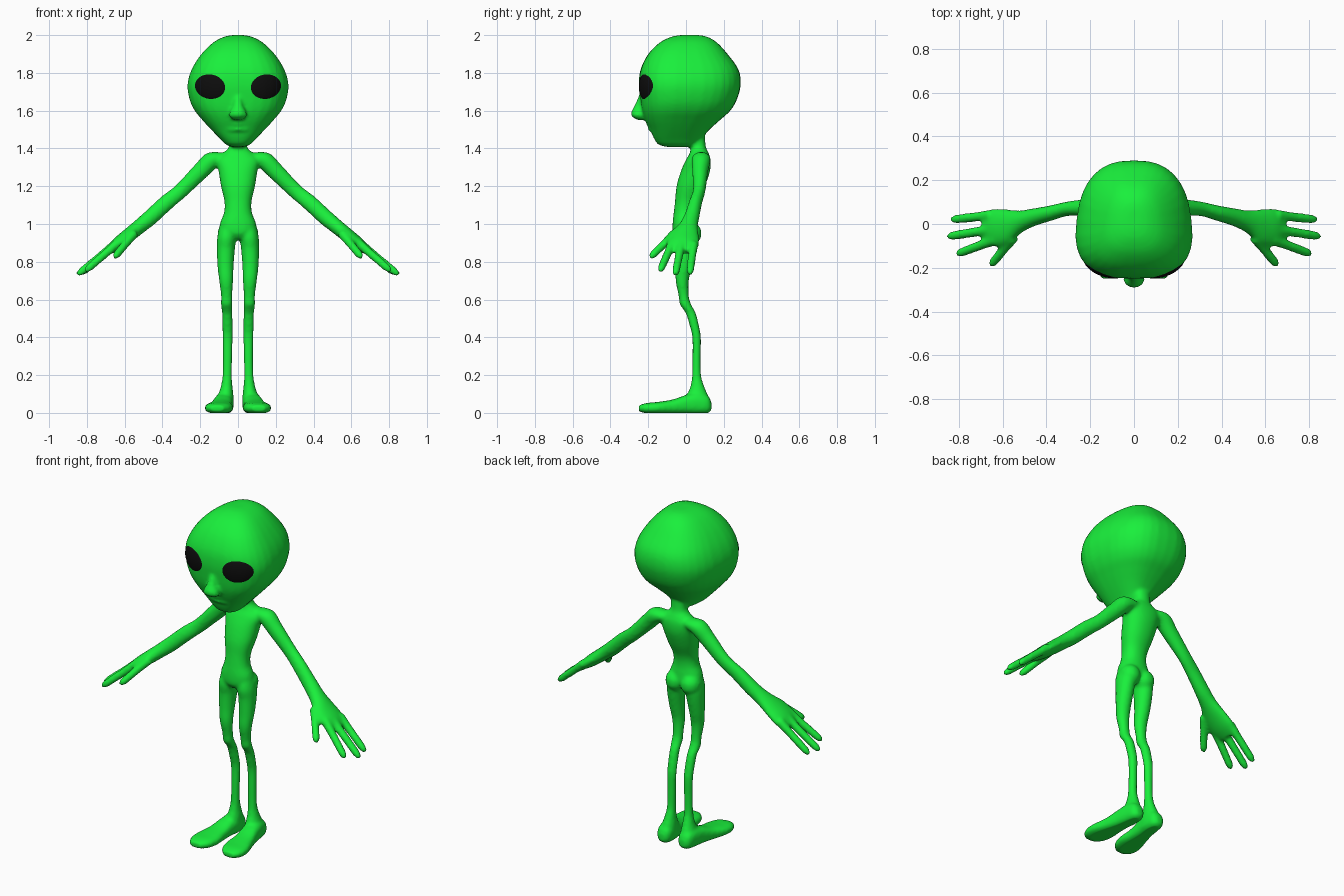
import bpy, bmesh, math
from mathutils import Vector
from mathutils.bvhtree import BVHTree

if "Cube" in bpy.data.objects:
    bpy.data.objects.remove(bpy.data.objects["Cube"])

X, Y, Z = Vector((1, 0, 0)), Vector((0, 1, 0)), Vector((0, 0, 1))
SEG, STEPS = 32, 5
bm = bmesh.new()


def catmull(a, b, c, d, t):
    return [0.5 * (2*q + (r - p)*t + (2*p - 5*q + 4*r - s)*t*t + (3*q - p - 3*r + s)*t**3)
            for p, q, r, s in zip(a, b, c, d)]


def loft(rings, u=X, v=Y, power=2.0, taper=0.0, side=1):
    """Closed skin through rings (x, y, z, radius along u, radius along v)."""
    n = len(rings)
    smooth = [catmull(rings[max(i-1, 0)], rings[i], rings[i+1], rings[min(i+2, n-1)], k / STEPS)
              for i in range(n - 1) for k in range(STEPS)] + [rings[-1]]
    loops = []
    for x, y, z, ru, rv in smooth:
        loop = []
        for k in range(SEG):
            a = 2 * math.pi * k / SEG
            c, s = (math.copysign(abs(f) ** (2 / power), f) for f in (math.cos(a), math.sin(a)))
            p = Vector((x, y, z)) + u * (c * ru * (1 - taper * s)) + v * (s * rv)
            loop.append(bm.verts.new((p.x * side, p.y, p.z)))
        loops.append(loop)
    for a, b in zip(loops, loops[1:]):
        for k in range(SEG):
            j = (k + 1) % SEG
            bm.faces.new((a[k], a[j], b[j], b[k]))
    bm.faces.new(loops[0])
    bm.faces.new(loops[-1])


def material(name, color):
    m = bpy.data.materials.new(name)
    m.diffuse_color = color
    m.use_nodes = True
    m.node_tree.nodes["Principled BSDF"].inputs["Base Color"].default_value = m.diffuse_color
    return m


def add_object(name, mesh, mat):
    ob = bpy.data.objects.new(name, mesh)
    bpy.context.collection.objects.link(ob)
    mesh.materials.clear()
    mesh.materials.append(mat)
    for p in mesh.polygons:
        p.use_smooth = True
    return ob


# Head: (z, half width, front y, back y)
head = [(2.0, .03, -.03, .07), (1.99, .075, -.08, .115), (1.96, .13, -.14, .165),
        (1.9, .19, -.2, .22), (1.82, .24, -.24, .277), (1.74, .262, -.25, .29),
        (1.66, .252, -.243, .27), (1.6, .225, -.233, .235), (1.55, .185, -.215, .18),
        (1.5, .14, -.19, .125), (1.45, .092, -.168, .08), (1.42, .062, -.145, .06),
        (1.408, .03, -.1, .04)]
loft([(0, (f + b) / 2, z, w, (b - f) / 2) for z, w, f, b in head], power=2.6, taper=.12)

# Nose and lips
loft([(0, -.23, 1.69, .018, .015), (0, -.243, 1.63, .026, .028), (0, -.253, 1.59, .045, .038),
      (0, -.25, 1.567, .046, .034), (0, -.235, 1.55, .02, .02)])
for z, r in ((1.533, .012), (1.503, .012)):
    loft([(x, -.197 + (1.533 - z) * .3 + 3.5 * x * x, z, r * k, r * k) for x, k in
          ((-.095, .4), (-.06, .9), (0, 1.1), (.06, .9), (.095, .4))], Y, Z)

# Neck and torso
loft([(0, .06, 1.48, .05, .04), (0, .065, 1.41, .048, .04), (0, .07, 1.375, .08, .05),
      (0, .065, 1.34, .115, .065), (0, .05, 1.28, .103, .077), (0, .025, 1.2, .09, .075),
      (0, .003, 1.12, .072, .061), (0, -.005, 1.06, .074, .06), (0, -.005, 1.0, .096, .066),
      (0, -.003, .95, .09, .065), (0, -.005, .92, .04, .04)], power=2.2)

arm = [(.04, .08, 1.355, .035, .03), (.13, .08, 1.343, .05, .046), (.2, .075, 1.278, .042, .045),
       (.3, .07, 1.178, .033, .04), (.38, .05, 1.112, .035, .042), (.46, .03, 1.038, .041, .042),
       (.52, .01, .988, .052, .039), (.58, -.013, .94, .08, .037), (.64, -.017, .893, .086, .033),
       (.685, -.015, .855, .07, .02)]
fingers = [((.65, .04, .893), (.835, .02, .735)), ((.65, -.025, .893), (.852, -.057, .73)),
           ((.63, -.07, .905), (.81, -.138, .75)), ((.55, -.06, .95), (.655, -.19, .822))]
leg = [(.055, 0, 1.0, .04, .05), (.06, 0, .93, .05, .065), (.064, 0, .87, .048, .056),
       (.066, -.01, .78, .043, .044), (.063, -.02, .7, .037, .035), (.06, -.012, .62, .03, .027),
       (.06, -.003, .575, .031, .03), (.057, .024, .53, .028, .027), (.056, .042, .47, .028, .025),
       (.055, .056, .4, .027, .023), (.055, .056, .3, .025, .022), (.057, .056, .2, .025, .024),
       (.06, .06, .14, .031, .037), (.066, .06, .08, .043, .06), (.07, .06, .03, .045, .06)]
foot = [(.07, .135, .035, .018, .02), (.07, .115, .045, .04, .046), (.072, .06, .05, .05, .056),
        (.08, 0, .045, .052, .05), (.09, -.07, .033, .06, .038), (.1, -.15, .027, .074, .031),
        (.106, -.21, .025, .065, .027), (.11, -.25, .024, .035, .016)]
buttock = [(.05, .022, .95 + dz, r, r * 1.05) for dz, r in
           ((.058, .012), (.048, .036), (.025, .053), (0, .057), (-.025, .053), (-.048, .036), (-.058, .012))]

palm_normal = Vector((.68, 0, .73))
for side in (1, -1):
    loft(arm, Y, palm_normal, side=side)
    # Fingers and thumb
    for base, tip in fingers:
        a, b = Vector(base), Vector(tip)
        d = (b - a).normalized()
        u = palm_normal.cross(d).normalized()
        loft([(*a.lerp(b, t), r, r) for t, r in
              ((0, .026), (.35, .022), (.7, .021), (.9, .019), (1, .009))], u, d.cross(u), side=side)
    loft(leg, side=side)
    loft(buttock, side=side)
    loft(foot, X, Z, power=2.6, side=side)

# Fuse everything into one smooth skin
bmesh.ops.recalc_face_normals(bm, faces=bm.faces)
raw = bpy.data.meshes.new("raw")
bm.to_mesh(raw)
bm.free()
green = material("green_skin", (.01, .87, .045, 1))
black = material("black_eye", (.004, .004, .004, 1))
temp = add_object("raw_body", raw, green)
rm = temp.modifiers.new("fuse", 'REMESH')
rm.mode, rm.voxel_size = 'VOXEL', .0095
sm = temp.modifiers.new("soften", 'SMOOTH')
sm.factor, sm.iterations = .5, 5
deps = bpy.context.evaluated_depsgraph_get()
skin = bpy.data.meshes.new_from_object(temp.evaluated_get(deps))
bpy.data.objects.remove(temp)
for v in skin.vertices:
    v.co.z = max(v.co.z, 0)
body = add_object("body", skin, green)

# Eyes: domed oval patches laid onto the face
tree = BVHTree.FromPolygons([v.co for v in skin.vertices], [p.vertices for p in skin.polygons])
tilt = math.radians(-10)
for side, name in ((1, "left_eye"), (-1, "right_eye")):
    em = bmesh.new()
    prev = None
    for i in range(11):
        r = max(i / 10, .01)
        loop = []
        for k in range(40):
            a = 2 * math.pi * k / 40
            ex, ez = .087 * r * math.cos(a), .07 * r * math.sin(a)
            x = .148 + ex * math.cos(tilt) + ez * math.sin(tilt)
            z = 1.727 - ex * math.sin(tilt) + ez * math.cos(tilt)
            hit, normal, _, _ = tree.ray_cast(Vector((x * side, -1, z)), Y)
            loop.append(em.verts.new(hit + normal * (-.004 + .012 * math.sqrt(1 - r * r))))
        if prev:
            for k in range(40):
                j = (k + 1) % 40
                em.faces.new((prev[k], loop[k], loop[j], prev[j]))
        else:
            em.faces.new(loop)
        prev = loop
    bmesh.ops.recalc_face_normals(em, faces=em.faces)
    if sum((f.normal.y for f in em.faces)) > 0:
        bmesh.ops.reverse_faces(em, faces=em.faces)
    mesh = bpy.data.meshes.new(name)
    em.to_mesh(mesh)
    em.free()
    add_object(name, mesh, black)
